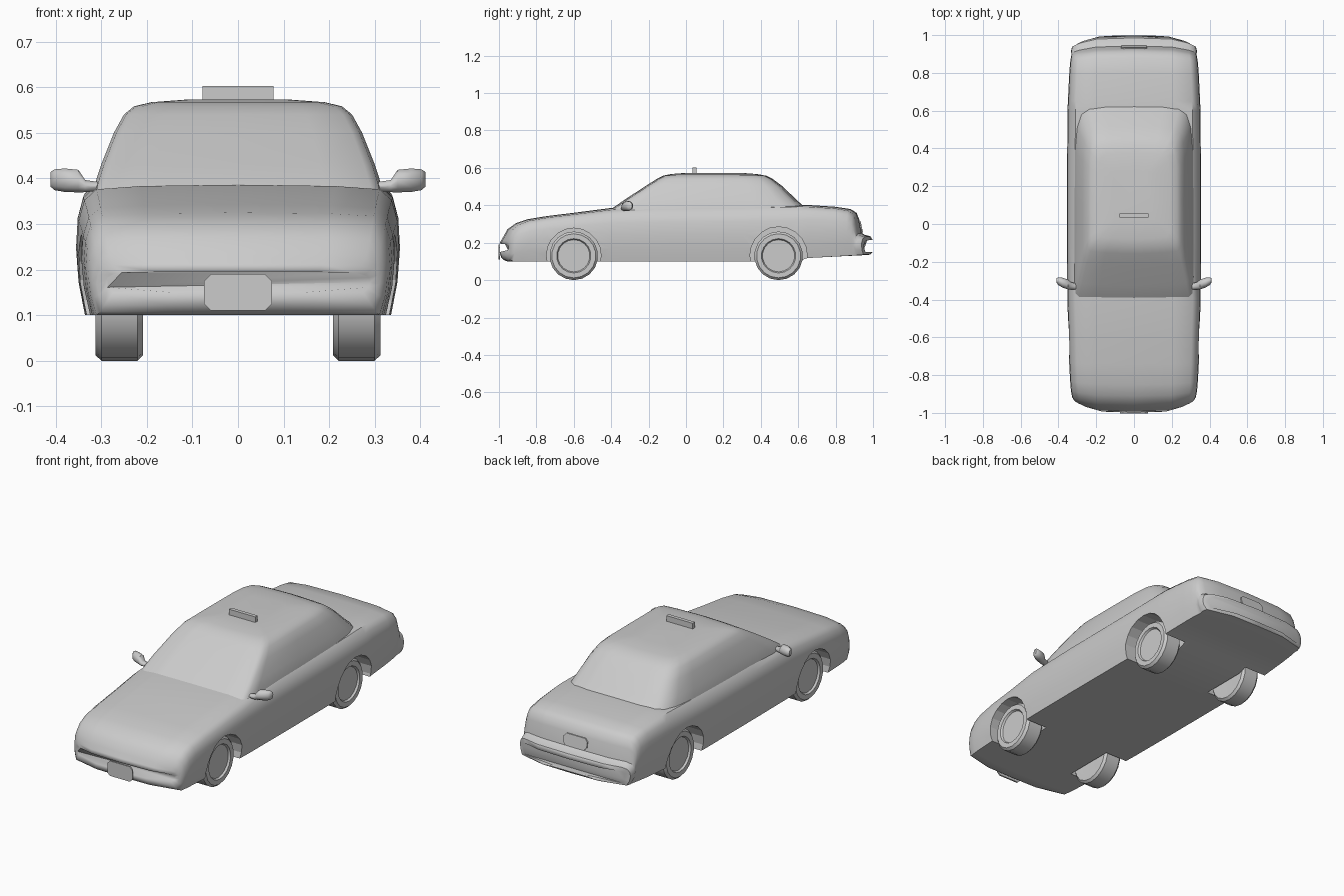
import bpy, bmesh, math
from mathutils import Matrix

if "Cube" in bpy.data.objects:
    bpy.data.objects.remove(bpy.data.objects["Cube"])

grey = bpy.data.materials.new("plain_grey")
grey.diffuse_color = (0.6, 0.6, 0.6, 1)
grey.use_nodes = True
grey.node_tree.nodes["Principled BSDF"].inputs["Base Color"].default_value = grey.diffuse_color


def finish(name, bm, angle=40):
    bmesh.ops.remove_doubles(bm, verts=bm.verts, dist=0.0003)
    bmesh.ops.recalc_face_normals(bm, faces=bm.faces)
    me = bpy.data.meshes.new(name)
    bm.to_mesh(me)
    bm.free()
    ob = bpy.data.objects.new(name, me)
    bpy.context.collection.objects.link(ob)
    me.materials.append(grey)
    if angle:
        bpy.ops.object.select_all(action='DESELECT')
        ob.select_set(True)
        bpy.context.view_layer.objects.active = ob
        bpy.ops.object.shade_smooth_by_angle(angle=math.radians(angle))
    return ob


def loft(rings):
    """Closed rings of points joined by quads and capped at both ends."""
    bm = bmesh.new()
    loops = [[bm.verts.new(p) for p in r] for r in rings]
    n = len(loops[0])
    for a, b in zip(loops, loops[1:]):
        for i in range(n):
            j = (i + 1) % n
            bm.faces.new((a[i], a[j], b[j], b[i]))
    bm.faces.new(loops[0])
    bm.faces.new(loops[-1])
    return bm


def mirrored(half):
    """Half outline starting and ending on x = 0, completed on the left."""
    return half + [(-p[0], *p[1:]) for p in half[-2:0:-1]]


# lower body: stations of y, floor height, top height, half width
stations = [(-.998, .15, .195, .29), (-.988, .122, .213, .31), (-.975, .108, .235, .32),
            (-.955, .10, .272, .328), (-.91, .10, .304, .334), (-.85, .10, .325, .338),
            (-.74, .10, .343, .343), (-.6, .10, .36, .346), (-.4, .10, .386, .353),
            (-.1, .10, .393, .355), (.3, .10, .396, .355), (.6, .10, .403, .352),
            (.65, .118, .402, .35), (.8, .126, .392, .343), (.88, .13, .38, .338),
            (.912, .131, .36, .334), (.928, .132, .32, .332), (.942, .133, .252, .332),
            (.955, .134, .242, .334), (.985, .136, .235, .328), (.999, .15, .215, .305)]
section = [(0, 0), (.5, 0), (.945, 0), (.985, .25), (1, .5), (.99, .72), (.955, .88),
           (.88, .965), (.6, .99), (0, 1)]
rings = []
for y, lo, hi, w in stations:
    half = []
    for fx, t in section:
        pull = max(0, abs(y) - .78) / .22 * .05 * fx ** 4
        half.append((fx * w, y - math.copysign(pull, y), lo + t * (hi - lo)))
    rings.append(mirrored(half))
body = finish("body", loft(rings), 38)

# wheel arches cut from the body
for s in (-1, 1):
    for axle, r in ((-.6, .146), (.495, .153)):
        bm = bmesh.new()
        bmesh.ops.create_cone(bm, cap_ends=True, segments=20, radius1=r, radius2=r, depth=.3,
                              matrix=Matrix.Translation((s * .35, axle, .132))
                              @ Matrix.Rotation(math.pi / 2, 4, 'Y'))
        cutter = finish("arch_cutter", bm, 0)
        cutter.hide_render = True
        cutter.hide_set(True)
        mod = body.modifiers.new("arch", 'BOOLEAN')
        mod.operation, mod.object, mod.solver = 'DIFFERENCE', cutter, 'EXACT'

# cabin: rings of height, front y, rear y, half width
levels = [(.365, -.41, .665, .318), (.39, -.38, .635, .313), (.43, -.322, .59, .30),
          (.5, -.215, .518, .272), (.54, -.152, .465, .25), (.558, -.118, .43, .228),
          (.567, -.075, .38, .19), (.573, 0, .30, .11)]
rings = []
for z, y0, y1, w in levels:
    d = y1 - y0
    half = [(0, y0 - .006), (.6 * w, y0), (.92 * w, y0 + .008), (.98 * w, y0 + .03),
            (w, y0 + .1 * d), (w, y0 + .45 * d), (.995 * w, y0 + .75 * d),
            (.96 * w, y1 - .12 * d), (.89 * w, y1 - .05 * d), (.76 * w, y1 - .018 * d),
            (.5 * w, y1 - .005), (0, y1)]
    rings.append(mirrored([(x, y, z) for x, y in half]))
finish("cabin", loft(rings), 45)

# wheels: tyre and recessed hub turned around the axle
profile = [(0, .215), (.085, .208), (.118, .208), (.13, .22), (.13, .299), (.118, .312),
           (.092, .312), (.086, .302), (0, .302)]
for s, side in ((-1, "left"), (1, "right")):
    for axle, end in ((-.6, "front"), (.495, "rear")):
        bm = bmesh.new()
        vs = [bm.verts.new((s * x, axle, .13 + r)) for r, x in profile]
        es = [bm.edges.new(e) for e in zip(vs, vs[1:])]
        bmesh.ops.spin(bm, geom=vs + es, cent=(0, axle, .13), axis=(1, 0, 0),
                       angle=math.tau, steps=18, use_duplicate=False)
        finish(f"wheel_{end}_{side}", bm, 35)

    # door mirror: oval sections of x, y, z, depth, height
    ovals = [(.295, -.333, .382, .014, .009), (.335, -.327, .383, .02, .014),
             (.35, -.32, .394, .026, .026), (.38, -.31, .396, .026, .027),
             (.402, -.302, .397, .02, .024), (.411, -.298, .398, .01, .017)]
    finish(f"mirror_{side}", loft(
        [[(s * x, y + a * math.cos(k * math.pi / 5), z + b * math.sin(k * math.pi / 5))
          for k in range(10)] for x, y, z, a, b in ovals]), 50)


# number plates: thin panels with clipped corners
def plate(name, y, z0, z1, w, lean, thick):
    c = .015
    outline = [(-w + c, z0), (w - c, z0), (w, z0 + c), (w, z1 - c),
               (w - c, z1), (-w + c, z1), (-w, z1 - c), (-w, z0 + c)]
    finish(name, loft([[(x, y + t + lean * (z - z0), z) for x, z in outline]
                       for t in (-thick / 2, thick / 2)]), 0)


plate("front_plate", -.998, .11, .19, .074, 0, .008)
plate("rear_plate", .942, .255, .315, .07, -.2, .008)

# roof sign
bm = bmesh.new()
bmesh.ops.create_cube(bm, size=1, matrix=Matrix.Translation((0, .045, .583))
                      @ Matrix.Diagonal((.156, .02, .04, 1)))
finish("roof_sign", bm, 0)
